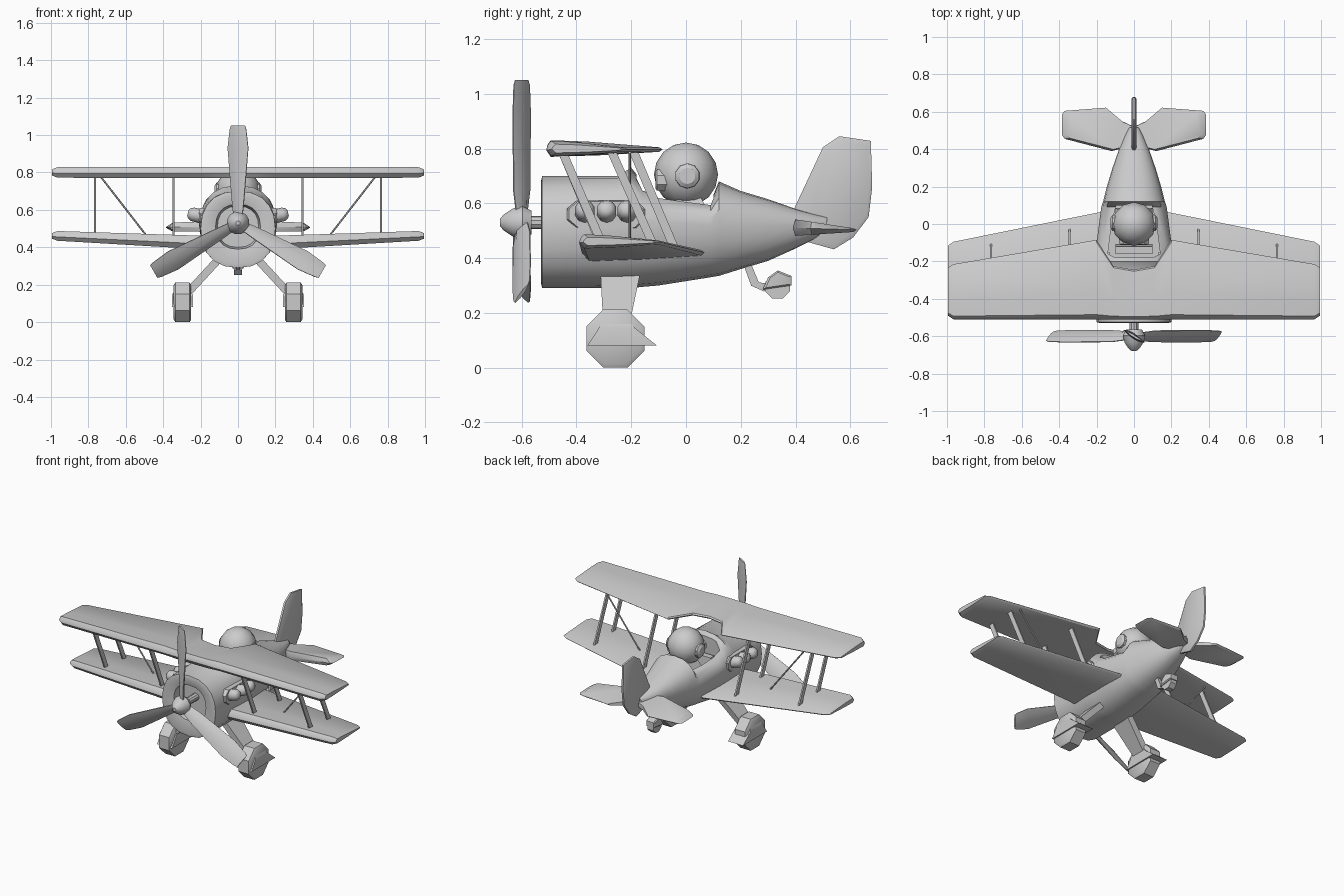
import bpy, bmesh, math
from mathutils import Vector
from math import sin, cos, pi

if "Cube" in bpy.data.objects:
    bpy.data.objects.remove(bpy.data.objects["Cube"])


def finish(ob, mirror=False, angle=35):
    if mirror:
        ob.modifiers.new("mirror", 'MIRROR')
    bpy.ops.object.select_all(action='DESELECT')
    ob.select_set(True)
    bpy.context.view_layer.objects.active = ob
    if angle:
        bpy.ops.object.shade_smooth_by_angle(angle=math.radians(angle))
    return ob


def loft(name, rings, mirror=False, angle=35):
    """Skin a list of equal-length point rings and cap both ends."""
    bm = bmesh.new()
    vs = [[bm.verts.new(p) for p in r] for r in rings]
    n = len(vs[0])
    for a, b in zip(vs, vs[1:]):
        for i in range(n):
            bm.faces.new((a[i], a[(i + 1) % n], b[(i + 1) % n], b[i]))
    bm.faces.new(vs[0])
    bm.faces.new(vs[-1])
    bmesh.ops.recalc_face_normals(bm, faces=bm.faces)
    me = bpy.data.meshes.new(name)
    bm.to_mesh(me)
    bm.free()
    ob = bpy.data.objects.new(name, me)
    bpy.context.collection.objects.link(ob)
    return finish(ob, mirror, angle)


def tube(name, a, b, radii, sides=8, mirror=False, angle=35, turn=0.5):
    """Round part along a-b; radii is a list of (fraction, radius)."""
    a, b = Vector(a), Vector(b)
    q = (b - a).to_track_quat('Z', 'Y')
    rings = [[a.lerp(b, t) + q @ Vector((r * cos(2 * pi * (i + turn) / sides),
              r * sin(2 * pi * (i + turn) / sides), 0)) for i in range(sides)] for t, r in radii]
    return loft(name, rings, mirror, angle)


def side_plate(name, pts, layers, mirror=False, angle=35):
    """Outline in (y, z), stacked along x as (x, scale about its centre)."""
    cy = sum(p[0] for p in pts) / len(pts)
    cz = sum(p[1] for p in pts) / len(pts)
    return loft(name, [[(x, cy + (y - cy) * s, cz + (z - cz) * s) for y, z in pts]
                       for x, s in layers], mirror, angle)


def bar(name, sections, mirror=True, angle=35):
    """Rectangular bar from (x, y, z, half x, half y) levels."""
    return loft(name, [[(x + i * hx, y + j * hy, z) for i, j in ((-1, -1), (1, -1), (1, 1), (-1, 1))]
                       for x, y, z, hx, hy in sections], mirror, angle)


# Fuselage with hollow cowl nose, coaming, cockpit rim and headrest
def hull_ring(y, w, zb, zm, zt, n=20):
    r = []
    for i in range(n):
        c, s = cos(2 * pi * i / n), sin(2 * pi * i / n)
        r.append((w * math.copysign(abs(c) ** .85, c), y,
                  zm + (zt - zm if s > 0 else zm - zb) * math.copysign(abs(s) ** .9, s)))
    return r


hull = [(-.45, .11, .40, .51, .62), (-.515, .12, .39, .51, .63), (-.53, .18, .31, .50, .68),
        (-.525, .20, .29, .50, .70), (-.25, .207, .29, .52, .70), (-.20, .205, .29, .53, .73),
        (-.16, .203, .295, .535, .68), (-.10, .20, .30, .535, .64), (.09, .175, .33, .52, .605),
        (.12, .165, .335, .52, .68), (.20, .145, .36, .52, .645), (.30, .115, .39, .52, .615),
        (.40, .08, .435, .52, .58), (.47, .05, .47, .52, .56), (.515, .025, .505, .525, .55)]
body = loft("fuselage", [hull_ring(*s) for s in hull], angle=0)
pit = [(-.10, -.18), (.10, -.18), (.14, -.16), (.12, 0), (.095, .10), (-.095, .10), (-.12, 0), (-.14, -.16)]
cutter = loft("cockpit_cutter", [[(x, y, z) for x, y in pit] for z in (.47, .9)], angle=0)
cutter.hide_render = True
cut = body.modifiers.new("cockpit", 'BOOLEAN')
cut.object = cutter
cut.solver = 'EXACT'
bpy.context.view_layer.objects.active = body
bpy.ops.object.modifier_apply(modifier="cockpit")
bpy.data.objects.remove(cutter)
finish(body, angle=35)


# Wings: aerofoil rings along x as (x, leading y, trailing y, mid z, half thickness)
FOIL = [(0, -.2), (.015, .45), (.06, 1), (.35, .85), (.97, .15), (1, -.1), (.97, -.4), (.5, -.8), (.06, -1)]


def wing(name, stations):
    loft(name, [[(x, a + (b - a) * c, z + t * h) for c, t in FOIL] for x, a, b, z, h in stations], True)


upper = [(0, -.51, -.245, .80, .03), (.11, -.51, -.225, .80, .03), (.20, -.51, -.085, .80, .03),
         (.965, -.51, -.215, .80, .028), (.995, -.49, -.235, .80, .016)]
wing("upper_wing", upper)
wing("lower_wing", [(.08, -.38, .08, .42, .036), (.20, -.38, .06, .426, .036),
                    (.965, -.39, -.095, .461, .026), (.995, -.375, -.115, .461, .015)])

# Interplane struts and bracing wires
for tag, x, yt, yb, zb in (("outer_front", .765, -.45, -.31, .46), ("outer_rear", .765, -.27, -.125, .46),
                           ("inner_front", .345, -.45, -.31, .45), ("inner_rear", .345, -.19, -.04, .43)):
    bar(tag + "_strut", [(x, yb, zb, .005, .017), (x, yt, .785, .005, .017)])
tube("bracing_wire", (.48, -.205, .45), (.74, -.205, .785), [(0, .005), (1, .005)], 6, True)

# Tailplane, flat panel with thinner edges
tail = [(.0, .42), (.12, .39), (.37, .455), (.385, .475), (.385, .585), (.37, .605), (.15, .622), (.065, .55), (.0, .52)]


def tail_ring(z, s, rear):
    return [(x * s if x else 0, .5 + (y - .5) * s, z + rear * (y - .5)) for x, y in tail]


loft("tailplane", [tail_ring(.488, .92, .06), tail_ring(.507, 1, -.03), tail_ring(.526, .92, -.14)], True)

# Fin and rudder
fin = [(.39, .57), (.50, .805), (.56, .845), (.675, .828), (.68, .66), (.667, .55), (.61, .475), (.54, .432), (.44, .46)]
side_plate("fin", fin, [(-.013, .9), (-.006, 1), (.006, 1), (.013, .9)])

# Propeller: spinner, shaft and three twisted blades
HY, HZ = -.60, .53
tube("spinner", (0, -.68, HZ), (0, -.565, HZ), [(0, .012), (.12, .03), (.4, .052), (.72, .062), (1, .045)], 12)
tube("propeller_shaft", (0, -.58, HZ), (0, -.44, HZ), [(0, .024), (1, .024)], 10)
for k in range(3):
    a = pi / 2 + k * 2 * pi / 3
    rad, tan = Vector((cos(a), 0, sin(a))), Vector((-sin(a), 0, cos(a)))
    rings = []
    for r, cx, cy, th in ((.02, .022, .018, .012), (.12, .032, .03, .012), (.40, .055, .032, .010),
                          (.50, .044, .029, .008), (.52, .038, .024, .006)):
        chord = tan * cx + Vector((0, cy, 0))
        thick = chord.cross(rad).normalized() * th
        mid = Vector((0, HY, HZ)) + rad * r
        rings.append([mid + chord * u + thick * v for u, v in
                      ((-1, -.2), (-.4, -1), (.4, -1), (1, -.2), (1, .2), (.4, 1), (-.4, 1), (-1, .2))])
    loft("propeller_blade", rings)

# Engine side panels with three cylinders each
panel = [(-.435, .54), (-.40, .51), (-.18, .51), (-.15, .54), (-.15, .58), (-.18, .61), (-.40, .61), (-.435, .58)]
side_plate("engine_panel", panel, [(.13, 1), (.200, 1), (.208, .95)], True)
for y in (-.37, -.29, -.215):
    tube("engine_cylinder", (.14, y, .55), (.268, y, .583),
         [(0, .037), (.8, .037), (.94, .028), (1, .015)], 10, True)

# Pilot: helmet, ear pads, goggles and shoulders
bpy.ops.mesh.primitive_uv_sphere_add(segments=12, ring_count=8, radius=.117, location=(0, 0, .705))
bpy.context.object.name = "pilot_head"
finish(bpy.context.object, angle=60)
tube("ear_pad", (.09, .005, .70), (.125, .005, .70), [(0, .047), (.7, .045), (1, .03)], 10, True)
for x in (-.04, .04):
    tube("goggle_lens", (x, -.05, .685), (x, -.112, .685), [(0, .045), (.9, .042), (1, .034)], 8)
bar("pilot_shoulders", [(0, .02, .47, .09, .06), (0, .02, .56, .10, .065), (0, .01, .62, .055, .045)], False)
bar("instrument_panel", [(0, -.13, .47, .10, .02), (0, -.14, .60, .10, .02)], False)

# Main landing gear: leg, spat and wheel
bar("gear_leg", [(.275, -.255, .15, .028, .047), (.10, -.24, .34, .028, .072)])
loft("wheel_spat", [[(.297 + i * hx, y0 if j < 0 else y1, z) for i, j in ((-1, -1), (1, -1), (1, 1), (-1, 1))]
                    for z, hx, y0, y1 in ((.08, .056, -.36, -.105), (.145, .056, -.318, -.187),
                                          (.172, .040, -.305, -.205))], True)
tube("main_wheel", (.25, -.258, .106), (.344, -.258, .106),
     [(0, .10), (.1, .115), (.9, .115), (1, .10)], 8, True)

# Tail wheel: bent leg, small spat and wheel
loft("tail_wheel_leg", [[(i * .012, y + j * .014, z + j * dz) for i, j in ((-1, -1), (1, -1), (1, 1), (-1, 1))]
                        for y, z, dz in ((.215, .40, 0), (.252, .305, .006), (.30, .292, .014))])
spat = [(.28, .285), (.30, .33), (.335, .355), (.385, .335), (.385, .30)]
side_plate("tail_wheel_spat", spat, [(-.032, .8), (-.026, 1), (.026, 1), (.032, .8)])
tube("tail_wheel", (-.022, .335, .296), (.022, .335, .296), [(0, .048), (1, .048)], 8)
